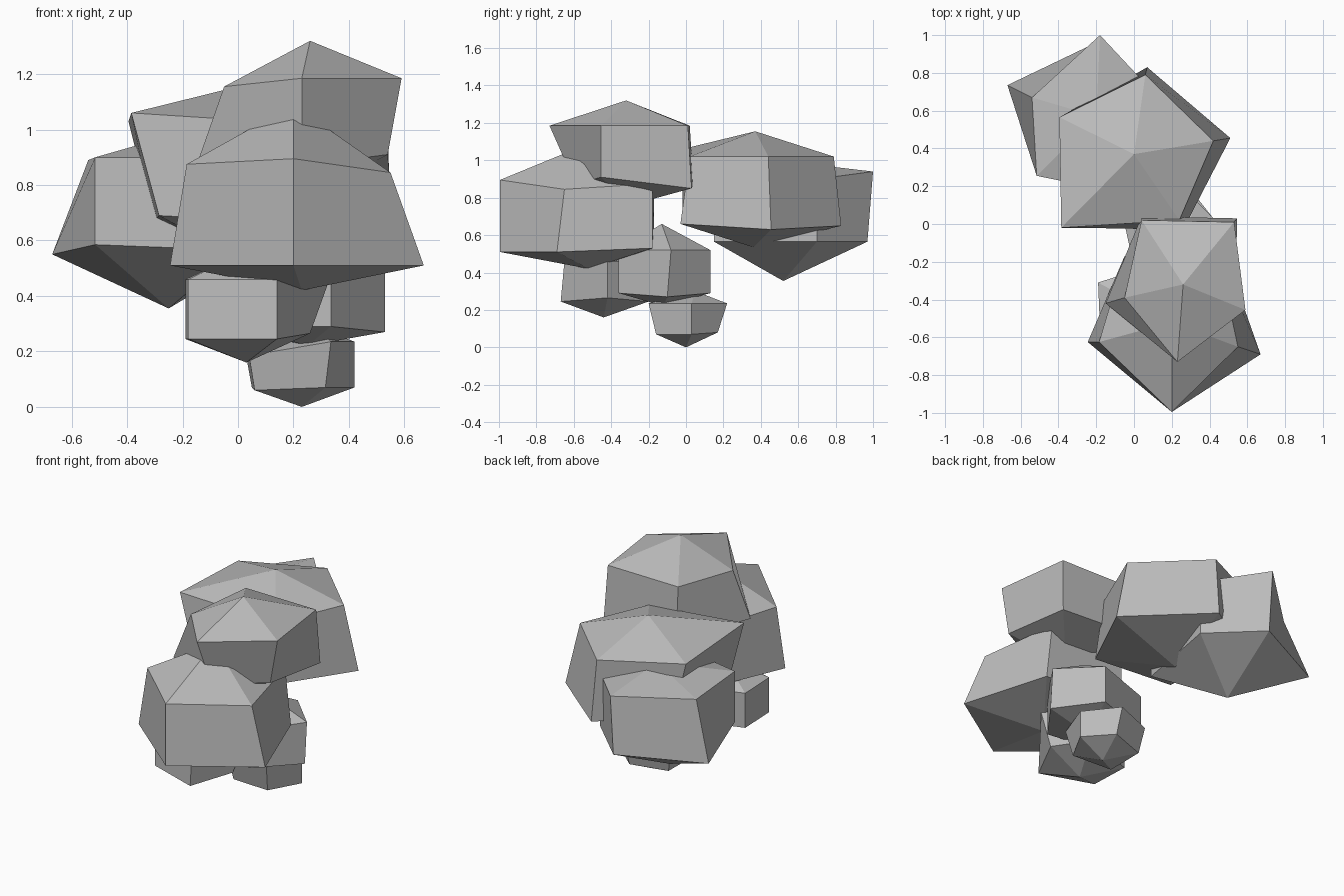
import bpy, bmesh
from mathutils import Vector

default_cube = bpy.data.objects.get("Cube")
if default_cube:
    bpy.data.objects.remove(default_cube, do_unlink=True)

# One plain grey for the whole cloud
grey = bpy.data.materials.new("smoke_grey")
grey.use_nodes = True
colour = (0.5, 0.5, 0.5, 1)
grey.diffuse_color = colour
grey.node_tree.nodes["Principled BSDF"].inputs["Base Color"].default_value = colour


def puff(name, top, bottom, corners, upper, lower, raise_by={}, push={}):
    """Five-sided lump: two rings between a top point and a bottom point.

    raise_by lifts single upper corners; push moves single lower corners.
    """
    bm = bmesh.new()
    high, low = [], []
    for i, (x, y) in enumerate(corners):
        high.append(bm.verts.new((x, y, upper + raise_by.get(i, 0))))
        low.append(bm.verts.new(Vector((x, y, lower)) + Vector(push.get(i, (0, 0, 0)))))
    tip = bm.verts.new(top)
    base = bm.verts.new(bottom)
    count = len(corners)
    for i in range(count):
        j = (i + 1) % count
        bm.faces.new((high[i], high[j], tip))
        bm.faces.new((low[i], low[j], high[j], high[i]))
        bm.faces.new((low[j], low[i], base))
    bmesh.ops.recalc_face_normals(bm, faces=bm.faces)
    mesh = bpy.data.meshes.new(name)
    bm.to_mesh(mesh)
    bm.free()
    mesh.materials.append(grey)
    obj = bpy.data.objects.new(name, mesh)
    bpy.context.collection.objects.link(obj)
    return obj


# Corners run counter-clockwise seen from above
# Small puffs at the foot of the trail
puff("foot_puff", (.26, .05, .3), (.23, 0, 0),
     [(.42, .03), (.27, .22), (.02, .12), (.04, -.15), (.335, -.2)], .235, .07,
     raise_by={3: -.05},
     push={1: (0, -.05, .01), 2: (.03, -.02, 0), 3: (.02, .02, -.01), 4: (-.02, .04, 0)})

puff("middle_puff", (.27, -.13, .66), (.25, -.12, .22),
     [(.53, -.08), (.32, .13), (-.05, 0), (.02, -.32), (.335, -.36)], .52, .29,
     push={0: (0, -.02, -.02)})

puff("low_front_puff", (.05, -.44, .57), (.03, -.44, .16),
     [(.33, -.42), (.15, -.2), (-.19, -.31), (-.18, -.56), (.14, -.65)], .46, .245,
     push={0: (-.07, 0, .02), 4: (0, -.02, 0)})

# Large puffs at the front
puff("large_front_puff", (.2, -.52, 1.09), (.23, -.52, .42),
     [(.55, -.65), (.45, -.18), (-.05, -.17), (-.185, -.625), (.2, -.995)], .875, .51,
     raise_by={0: -.03, 4: .02},
     push={0: (.12, -.04, 0), 1: (.04, 0, .02), 3: (-.06, 0, 0)})

puff("top_puff", (.26, -.32, 1.32), (.25, -.3, .76),
     [(.59, -.455), (.53, .01), (.04, .02), (-.05, -.39), (.23, -.73)], 1.185, .87,
     raise_by={3: -.03},
     push={0: (-.05, 0, .04), 1: (.015, .02, -.02), 2: (0, .02, 0),
           3: (-.1, -.03, 0), 4: (0, .14, 0)})

# Large puffs at the back
puff("back_puff", (0, .37, 1.155), (0, .36, .535),
     [(.42, .44), (.06, .79), (-.395, .565), (-.385, -.02), (.24, .02)], 1.02, .65,
     raise_by={2: .01, 3: .04},
     push={0: (.09, .015, -.02), 1: (.01, .04, 0), 2: (.09, 0, .02),
           3: (.1, 0, .04), 4: (.02, -.05, .01)})

puff("rear_puff", (-.2, .57, .99), (-.25, .52, .355),
     [(.1, .7), (-.18, 1), (-.54, .67), (-.515, .255), (0, .15)], .9, .565,
     raise_by={1: .04, 2: -.01},
     push={1: (0, -.03, 0), 2: (-.13, .065, -.015), 3: (0, 0, .02)})
